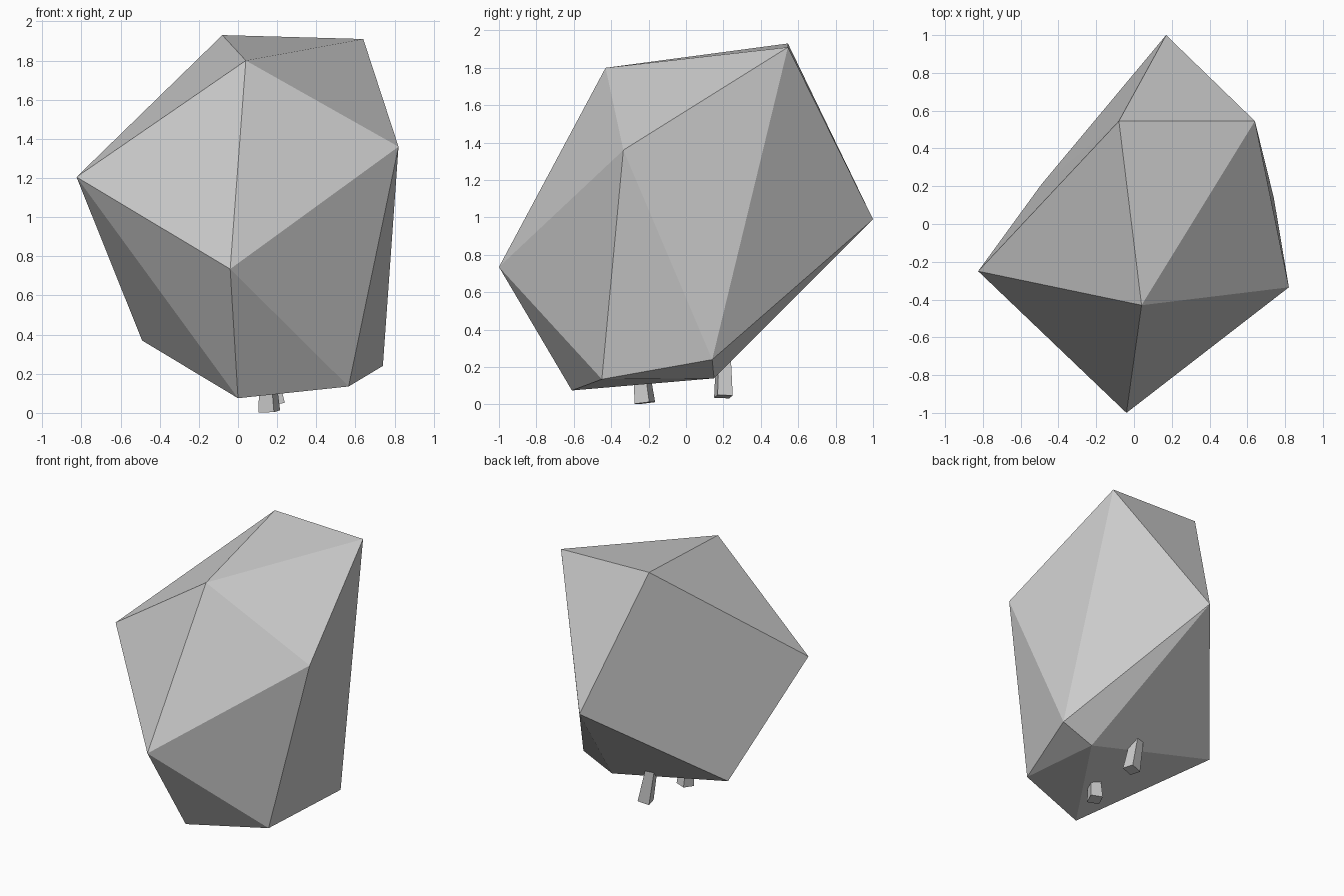
import bpy, bmesh, math
from mathutils import Vector, Matrix

if "Cube" in bpy.data.objects:
    bpy.data.objects.remove(bpy.data.objects["Cube"])


def finish(bm, name):
    bmesh.ops.recalc_face_normals(bm, faces=bm.faces)
    mesh = bpy.data.meshes.new(name)
    bm.to_mesh(mesh)
    bm.free()
    obj = bpy.data.objects.new(name, mesh)
    bpy.context.collection.objects.link(obj)
    return obj


# Faceted body: a warped icosahedron made of two poles and two rings of five
top_pole = (0.04, -0.43, 1.80)
upper_ring = [(-0.08, 0.545, 1.93), (0.64, 0.545, 1.91), (0.82, -0.335, 1.36),
              (-0.04, -1.0, 0.735), (-0.825, -0.25, 1.205)]
lower_ring = [(0.17, 1.0, 0.99), (0.74, 0.14, 0.24), (0.565, -0.45, 0.135),
              (0.0, -0.61, 0.075), (-0.49, 0.21, 0.37)]
bottom_pole = (0.50, 0.15, 0.14)

bm = bmesh.new()
top = bm.verts.new(top_pole)
bottom = bm.verts.new(bottom_pole)
upper = [bm.verts.new(p) for p in upper_ring]
lower = [bm.verts.new(p) for p in lower_ring]
for i in range(5):
    j = (i + 1) % 5
    bm.faces.new((top, upper[i], upper[j]))
    bm.faces.new((upper[i], lower[i], upper[j]))
    bm.faces.new((lower[i], lower[j], upper[j]))
    bm.faces.new((bottom, lower[j], lower[i]))
finish(bm, "faceted_body")


# Square, slightly tapered pegs that enter the underside
def peg(name, foot, head, width, turn):
    foot, head = Vector(foot), Vector(head)
    axis = head - foot
    tilt = Vector((0, 0, 1)).rotation_difference(axis).to_matrix().to_4x4()
    spin = Matrix.Rotation(math.radians(45 + turn), 4, 'Z')
    r = width / math.sqrt(2)
    bm = bmesh.new()
    bmesh.ops.create_cone(bm, cap_ends=True, segments=4, radius1=r,
                          radius2=r * 0.75, depth=axis.length,
                          matrix=Matrix.Translation((foot + head) / 2) @ tilt @ spin)
    finish(bm, name)


peg("front_peg", (0.16, -0.22, 0.008), (0.15, -0.24, 0.2), 0.085, -22)
peg("rear_peg", (0.19, 0.20, 0.042), (0.14, 0.20, 0.30), 0.083, 13)
